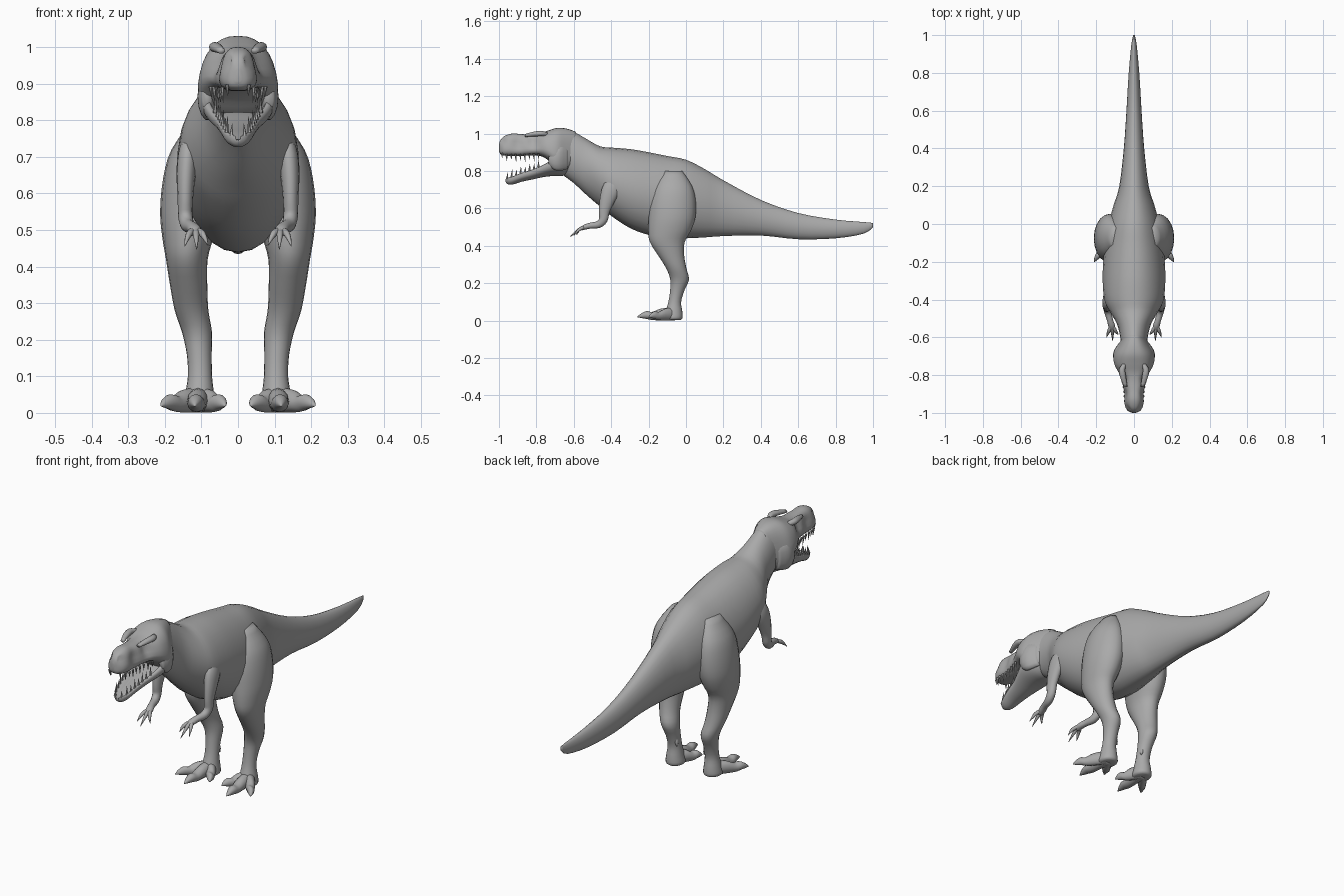
import bpy, bmesh, math
from mathutils import Vector

if "Cube" in bpy.data.objects:
    bpy.data.objects.remove(bpy.data.objects["Cube"])

skin = bpy.data.materials.new("grey_skin")
skin.diffuse_color = (0.4, 0.4, 0.4, 1)
skin.use_nodes = True
skin.node_tree.nodes["Principled BSDF"].inputs["Base Color"].default_value = skin.diffuse_color


def finish(name, bm, mirror=False, smooth=True):
    bmesh.ops.recalc_face_normals(bm, faces=bm.faces)
    me = bpy.data.meshes.new(name)
    bm.to_mesh(me)
    bm.free()
    me.materials.append(skin)
    for p in me.polygons:
        p.use_smooth = smooth
    ob = bpy.data.objects.new(name, me)
    bpy.context.collection.objects.link(ob)
    if mirror:
        ob.modifiers.new("mirror", 'MIRROR').use_mirror_merge = False
    return ob


def spline(rows, k):
    """Catmull-Rom refinement of station tuples."""
    out = []
    for i in range(len(rows) - 1):
        a, b, c, d = (rows[min(max(j, 0), len(rows) - 1)] for j in range(i - 1, i + 3))
        for s in range(k):
            t = s / k
            out.append([0.5 * (2 * q + (r - p) * t + (2 * p - 5 * q + 4 * r - w) * t * t
                               + (3 * q - p - 3 * r + w) * t ** 3)
                        for p, q, r, w in zip(a, b, c, d)])
    return out + [list(rows[-1])]


def loft(name, rows, axis=None, sides=20, k=3, shape=None, mirror=False, warp=None):
    """Skin rings (x, y, z, half width, half depth) along a path."""
    rows = spline(rows, k)
    bm = bmesh.new()
    rings = []
    for i, (x, y, z, ra, rb) in enumerate(rows):
        c = Vector((x, y, z))
        if axis == 'Y':
            s, n = Vector((1, 0, 0)), Vector((0, 0, 1))
        elif axis == 'Z':
            s, n = Vector((1, 0, 0)), Vector((0, 1, 0))
        else:
            t = Vector(rows[min(i + 1, len(rows) - 1)][:3]) - Vector(rows[max(i - 1, 0)][:3])
            n = t.cross(Vector((1, 0, 0))).normalized()
            s = n.cross(t).normalized()
        ring = []
        for j in range(sides):
            a = 2 * math.pi * j / sides
            u, v = math.cos(a), math.sin(a)
            if shape:
                u, v = shape(u, v)
            p = c + s * u * max(ra, .001) + n * v * max(rb, .001)
            ring.append(bm.verts.new(warp(p) if warp else p))
        rings.append(ring)
    for r, q in zip(rings, rings[1:]):
        for j in range(sides):
            bm.faces.new((r[j], r[(j + 1) % sides], q[(j + 1) % sides], q[j]))
    bm.faces.new(rings[0])
    bm.faces.new(rings[-1])
    return finish(name, bm, mirror)


def profile(rows):
    """(y, bottom, top, half width) to loft stations on the centre line."""
    return [(0, y, (b + t) / 2, w, (t - b) / 2) for y, b, t, w in rows]


# Body from tail tip to neck, with a slight ridge along the back
body = [(1.0, .50, .522, .004), (.95, .465, .527, .014), (.8, .44, .54, .028),
        (.6, .435, .575, .04), (.4, .455, .645, .054), (.2, .452, .75, .078),
        (.1, .445, .81, .108), (0, .44, .86, .135), (-.1, .44, .88, .153),
        (-.2, .458, .90, .163), (-.3, .495, .917, .166), (-.4, .56, .925, .157),
        (-.46, .61, .932, .13), (-.53, .67, .97, .09), (-.6, .735, 1.01, .073),
        (-.66, .78, 1.03, .068), (-.7, .82, 1.01, .05)]
loft("body", profile(body), 'Y', 24,
     shape=lambda u, v: (u * (1 - .08 * max(v, 0)), v))


# Skull with tapered top, hollow eye sockets and side-of-snout dents
def dents(p):
    for y, z, r, d in ((-.815, .955, .03, .018), (-.90, .945, .035, .012), (-.975, .96, .018, .008)):
        q = ((p.y - y) ** 2 + (p.z - z) ** 2) / r ** 2
        if abs(p.x) > .02:
            p.x -= math.copysign(d * math.exp(-q), p.x)
    return p


head = [(-.59, .82, 1.01, .055), (-.64, .80, 1.027, .085), (-.69, .815, 1.03, .11),
        (-.74, .86, 1.015, .106), (-.785, .882, 1.0, .085), (-.83, .883, .995, .068),
        (-.88, .88, .997, .058), (-.93, .88, 1.0, .055), (-.97, .882, .987, .046),
        (-.992, .89, .965, .028), (-1.0, .905, .94, .008)]


def boxy(u, v):
    u = math.copysign(abs(u) ** .75, u)
    v = math.copysign(abs(v) ** .75, v)
    return u * (.94 - .2 * v), v


loft("skull", profile(head), 'Y', 28, 4, boxy, warp=dents)

# Brow ridges
loft("brow", [(.05, -.74, .995, .012, .01), (.063, -.77, 1.0, .016, .014),
              (.058, -.81, .998, .016, .013), (.045, -.86, .99, .01, .008)],
     'Y', 12, mirror=True)
# Cheek muscles joining the jaws
loft("cheek", [(.06, -.63, .87, .02, .06), (.08, -.67, .87, .026, .07),
               (.085, -.705, .865, .025, .06), (.085, -.735, .865, .012, .03)],
     'Y', 14, mirror=True)

# Lower jaw with a hollow mouth floor
jaw = [(-.61, .785, .90, .055), (-.66, .774, .90, .085), (-.71, .773, .875, .094),
       (-.76, .768, .842, .08), (-.82, .755, .815, .06), (-.88, .742, .795, .048),
       (-.93, .727, .775, .036), (-.955, .73, .768, .024), (-.965, .742, .758, .008)]


def trough(u, v):
    if v > 0:
        v = v ** .5
        if abs(u) < .7:
            v -= 1.1
    return u * (1 + .15 * v), v


loft("lower_jaw", profile(jaw), 'Y', 28, 3, trough)


def at(rows, y):
    for a, b in zip(rows, rows[1:]):
        if b[0] <= y <= a[0]:
            t = (y - a[0]) / (b[0] - a[0])
            return [p + (q - p) * t for p, q in zip(a, b)]


# Teeth: rows of small cones following each jaw
def teeth(name, rows, y0, y1, count, inset, top):
    bm = bmesh.new()
    for i in range(count):
        y = y0 + (y1 - y0) * i / (count - 1)
        _, low, high, w = at(rows, y)
        length = .045 if i % 2 else .034
        base = Vector((w * inset, y, high - .008 if top else low + .01))
        tip = base + Vector((-.003, .004, length if top else -length))
        ring = [bm.verts.new(base + Vector((.006 * math.cos(a), .007 * math.sin(a), 0)))
                for a in (math.tau * j / 6 for j in range(6))]
        end = bm.verts.new(tip)
        for j in range(6):
            bm.faces.new((ring[j], ring[(j + 1) % 6], end))
        bm.faces.new(ring)
    finish(name, bm, True, False)


teeth("upper_teeth", head, -.985, -.79, 9, .9, False)
teeth("lower_teeth", jaw, -.957, -.79, 8, .9, True)

# Legs
leg = [(.80, .095, -.07, .03, .05), (.72, .118, -.068, .064, .10),
       (.64, .125, -.07, .08, .122), (.55, .132, -.075, .081, .125),
       (.48, .137, -.088, .07, .114), (.42, .14, -.10, .057, .093),
       (.35, .135, -.08, .051, .07), (.28, .127, -.052, .046, .054),
       (.22, .112, -.034, .041, .05), (.16, .106, -.047, .034, .038),
       (.10, .104, -.06, .033, .034), (.05, .105, -.065, .04, .045),
       (.015, .105, -.068, .045, .05), (.004, .105, -.068, .035, .04)]
loft("leg", [(x, y, z, a, b) for z, x, y, a, b in leg], 'Z', 20, mirror=True)

# Three toes with pointed claws, and a rear spur
for name, tx, ty in (("inner_toe", .035, -.18), ("middle_toe", .118, -.26), ("outer_toe", .21, -.20)):
    pts = []
    for t, z, r, h in ((0, .035, .03, .034), (.35, .033, .028, .032), (.6, .025, .025, .022),
                       (.75, .03, .021, .021), (.9, .026, .012, .012), (1, .02, .002, .002)):
        pts.append((.107 + (tx - .107) * t, -.06 + (ty + .06) * t, z, r, h))
    loft(name, pts, 'Y', 12, mirror=True)
loft("spur", [(.095, -.05, .16, .014, .014), (.082, -.04, .13, .011, .011),
              (.075, -.036, .105, .002, .002)], None, 8, mirror=True)

# Arms
loft("arm", [(.115, -.36, .76, .02, .03), (.135, -.395, .71, .028, .05),
             (.142, -.42, .65, .026, .042), (.144, -.437, .585, .021, .03),
             (.144, -.442, .54, .02, .024), (.138, -.468, .514, .019, .02),
             (.127, -.51, .508, .016, .016), (.118, -.54, .50, .018, .014),
             (.116, -.56, .49, .012, .009)], None, 14, mirror=True)
# Fingers
for name, tx, ty, tz in (("inner_finger", .082, -.585, .458), ("middle_finger", .113, -.62, .448),
                         ("outer_finger", .146, -.60, .455)):
    mx = .117 + (tx - .117) * .6
    loft(name, [(.117, -.53, .503, .009, .009), (mx, -.57, .488, .009, .009),
                (tx, ty, tz, .001, .001)], None, 8, mirror=True)
